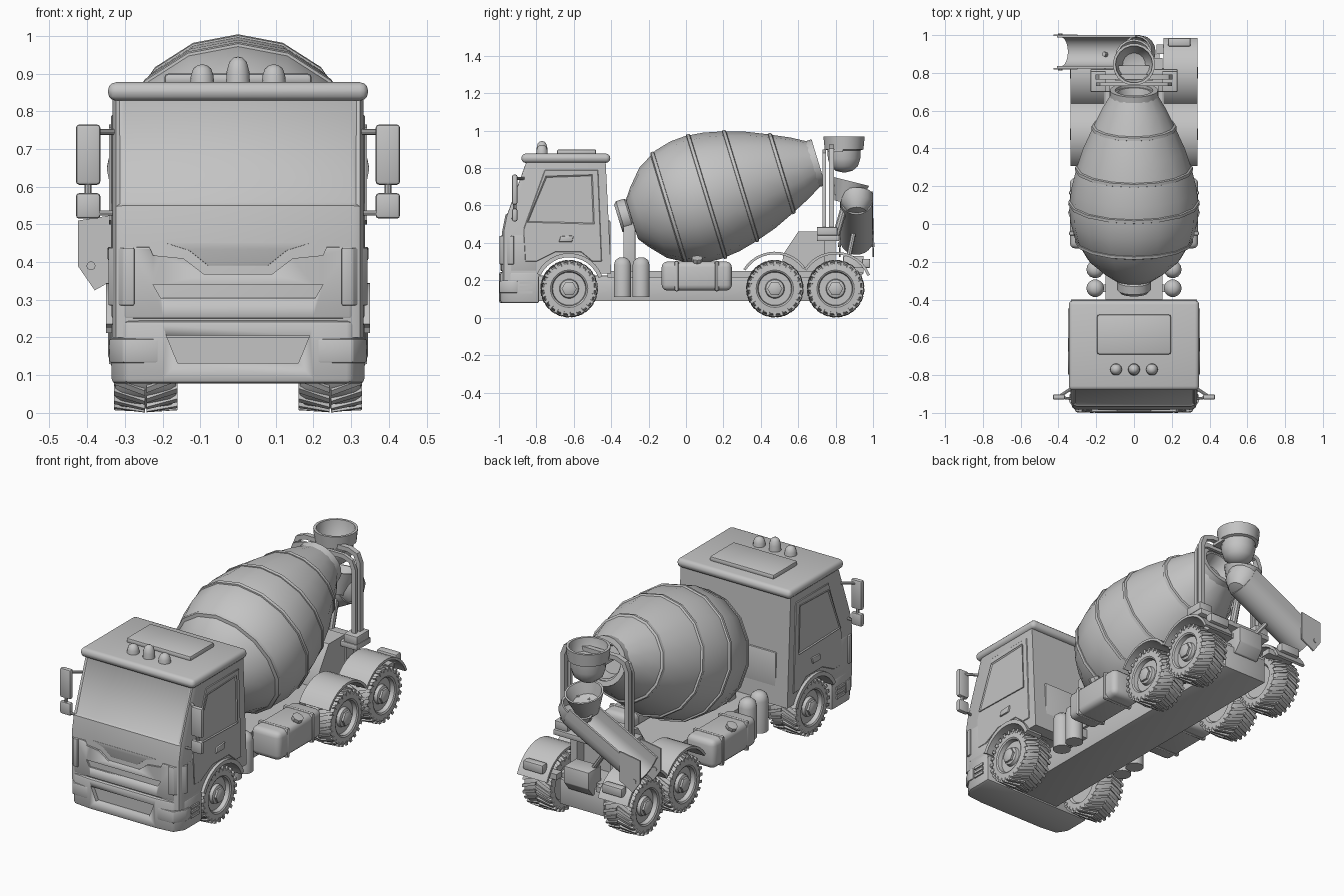
import bpy, bmesh, math
from mathutils import Vector, Matrix

if "Cube" in bpy.data.objects:
    bpy.data.objects.remove(bpy.data.objects["Cube"])

grey = bpy.data.materials.new("plain grey")
grey.diffuse_color = (0.55, 0.55, 0.55, 1)
grey.use_nodes = True
grey.node_tree.nodes["Principled BSDF"].inputs["Base Color"].default_value = grey.diffuse_color


def finish(bm, name, bevel=0, mirror=False, angle=35, seg=2):
    bmesh.ops.recalc_face_normals(bm, faces=bm.faces[:])
    if bevel:
        es = [e for e in bm.edges if len(e.link_faces) == 2 and e.calc_face_angle() > 0.6]
        bmesh.ops.bevel(bm, geom=es, offset=bevel, segments=seg, profile=0.5,
                        affect='EDGES', clamp_overlap=True)
    if mirror:
        d = bmesh.ops.duplicate(bm, geom=bm.verts[:] + bm.edges[:] + bm.faces[:])["geom"]
        for v in d:
            if isinstance(v, bmesh.types.BMVert):
                v.co.x *= -1
        bmesh.ops.reverse_faces(bm, faces=[f for f in d if isinstance(f, bmesh.types.BMFace)])
    me = bpy.data.meshes.new(name)
    bm.to_mesh(me)
    bm.free()
    me.materials.append(grey)
    me.shade_smooth()
    me.set_sharp_from_angle(angle=math.radians(angle))
    ob = bpy.data.objects.new(name, me)
    bpy.context.collection.objects.link(ob)
    return ob


def add_prism(bm, pts, axis, a, b):
    """Extrude a 2D outline along one axis: x takes (y,z), y takes (x,z), z takes (x,y)."""
    put = {'x': lambda p, h: (h, p[0], p[1]), 'y': lambda p, h: (p[0], h, p[1]),
           'z': lambda p, h: (p[0], p[1], h)}[axis]
    lo = [bm.verts.new(put(p, a)) for p in pts]
    hi = [bm.verts.new(put(p, b)) for p in pts]
    bm.faces.new(lo)
    bm.faces.new(hi[::-1])
    for i in range(len(pts)):
        j = (i + 1) % len(pts)
        bm.faces.new((lo[i], lo[j], hi[j], hi[i]))


def prism(name, pts, axis, a, b, **kw):
    bm = bmesh.new()
    add_prism(bm, pts, axis, a, b)
    return finish(bm, name, **kw)


def box(name, x, y, z, **kw):
    return prism(name, [(x[0], y[0]), (x[1], y[0]), (x[1], y[1]), (x[0], y[1])], 'z', *z, **kw)


def frame(origin, zdir):
    z = Vector(zdir).normalized()
    x = Vector((1, 0, 0)) if abs(z.x) < 0.9 else Vector((0, 1, 0))
    y = z.cross(x).normalized()
    m = Matrix((y.cross(z), y, z)).transposed().to_4x4()
    m.translation = origin
    return m


def add_lathe(bm, prof, m, n):
    """Spin (radius, height) points about the local z of matrix m."""
    rings = []
    for r, h in prof:
        if r == 0:
            rings.append([bm.verts.new(m @ Vector((0, 0, h)))] * n)
        else:
            rings.append([bm.verts.new(m @ Vector((r * math.cos(2 * math.pi * k / n),
                          r * math.sin(2 * math.pi * k / n), h))) for k in range(n)])
    for A, B in zip(rings, rings[1:]):
        for k in range(n):
            q = list(dict.fromkeys((A[k], A[(k + 1) % n], B[(k + 1) % n], B[k])))
            if len(q) > 2:
                bm.faces.new(q)


def lathe(name, prof, origin, zdir=(0, 0, 1), n=16, **kw):
    bm = bmesh.new()
    add_lathe(bm, prof, frame(Vector(origin), zdir), n)
    return finish(bm, name, **kw)


def rod(name, a, b, r, n=8, **kw):
    a, b = Vector(a), Vector(b)
    h = (b - a).length
    return lathe(name, [(0, 0), (r, 0), (r, h), (0, h)], a, b - a, n, **kw)


def cut(ob, outlines, a, b):
    """Carve front-facing outlines out of a part."""
    bm = bmesh.new()
    for o in outlines:
        add_prism(bm, o, 'y', a, b)
    c = finish(bm, "cutter")
    c.hide_render = True
    mod = ob.modifiers.new("cut", 'BOOLEAN')
    mod.object, mod.solver = c, 'EXACT'
    me = bpy.data.meshes.new_from_object(ob.evaluated_get(bpy.context.evaluated_depsgraph_get()))
    ob.modifiers.clear()
    ob.data = me
    bpy.data.objects.remove(c)


def arc(c, r, a0, a1, n=12):
    return [(c[0] + r * math.cos(math.radians(a0 + (a1 - a0) * i / n)),
             c[1] + r * math.sin(math.radians(a0 + (a1 - a0) * i / n))) for i in range(n + 1)]


def sym(half):
    return half + [(-x, z) for x, z in half[::-1]]


# Cab shell with wheel arch, rounded front corners and an inset windscreen
bm = bmesh.new()
add_prism(bm, [(-.43, .84), (-.86, .84), (-.965, .55), (-.983, .46), (-.983, .2), (-.80, .2)]
          + arc((-.625, .155), .175, 165, 28) + [(-.40, .237)], 'x', -.333, .333)
bmesh.ops.recalc_face_normals(bm, faces=bm.faces[:])
es = [e for e in bm.edges if all(v.co.y < -.84 and v.co.z > .19 for v in e.verts)
      and any(abs(f.normal.x) > .9 for f in e.link_faces) and any(f.normal.y < -.5 for f in e.link_faces)]
bmesh.ops.bevel(bm, geom=es, offset=.03, segments=2, profile=.5, affect='EDGES')
bm.normal_update()
glass = [f for f in bm.faces if f.normal.y < -.85 and f.calc_center_median().z > .6]
bmesh.ops.inset_region(bm, faces=glass, thickness=.012, depth=-.008)
finish(bm, "cab")
box("cab_back_panel", (-.26, .26), (-.425, -.405), (.30, .52), bevel=.006)

# Roof, hatch and beacons
box("roof", (-.345, .345), (-.88, -.405), (.828, .877), bevel=.022, seg=3)
box("roof_hatch", (-.195, .195), (-.69, -.48), (.87, .90), bevel=.01)
for x, h in ((-.095, .052), (0, .072), (.095, .052)):
    lathe("roof_beacon", [(.032, 0), (.03, h * .5), (.023, h * .85), (.012, h), (0, h + .003)],
          (x, -.77, .87), n=14)

# Doors with sunken windows, and handles
bm = bmesh.new()
add_prism(bm, [(-.87, .47), (-.755, .79), (-.47, .79), (-.45, .30), (-.50, .30), (-.56, .35),
               (-.70, .35), (-.80, .30), (-.86, .30)], 'x', .32, .337)
finish(bm, "door", mirror=True, bevel=.003, seg=1)
bm = bmesh.new()
add_prism(bm, [(-.85, .51), (-.75, .757), (-.50, .765), (-.49, .50)], 'x', .33, .342)
bmesh.ops.recalc_face_normals(bm, faces=bm.faces[:])
bmesh.ops.inset_region(bm, faces=[f for f in bm.faces if f.normal.x > .9], thickness=.014, depth=-.008)
finish(bm, "side_window", mirror=True)
prism("door_handle", [(-.68, .405), (-.67, .435), (-.60, .44), (-.61, .405)], 'x', .33, .346,
      mirror=True, bevel=.004)

# Grille band and bumper with carved openings
nose = [(.335, -.80), (.335, -.935), (.30, -.985), (.2, -.993)]
g = prism("grille", sym(nose), 'z', .25, .44, bevel=.006)
cut(g, [sym([(.24, .45), (.225, .418), (.145, .41), (.09, .368)]),
        sym([(.225, .34), (.205, .305)])], -1.1, -.972)
prism("grille_bar", sym([(.20, .452), (.13, .43), (.08, .39), (.0, .39)][:3]), 'y', -.985, -.95, bevel=.004)
b = prism("bumper", sym([(.335, -.785), (.335, -.935), (.30, -.99), (.2, -1.0)]), 'z', .078, .245, bevel=.012)
cut(b, [sym([(.19, .205), (.16, .132)])], -1.1, -.978)
corner = [(.275, -.97), (.275, -.998), (.305, -.993), (.344, -.94), (.344, -.92), (.32, -.92)]
prism("corner_panel", corner, 'z', .285, .438, mirror=True, bevel=.004)
prism("headlight", [(.21, -.97), (.21, -1.0), (.305, -.997), (.341, -.94), (.341, -.90), (.32, -.90)],
      'z', .132, .197, mirror=True, bevel=.006)
for z in (.13, .155, .18):
    box("bumper_vent", (.33, .342), (-.89, -.82), (z, z + .014), mirror=True)
prism("front_wheel_arch", arc((-.625, .155), .19, 20, 155) + arc((-.625, .155), .168, 155, 20),
      'x', .25, .35, mirror=True)

# Mirrors
box("mirror", (.365, .43), (-.93, -.902), (.605, .765), mirror=True, bevel=.009)
box("small_mirror", (.365, .43), (-.93, -.902), (.515, .583), mirror=True, bevel=.009)
rod("mirror_stem", (.398, -.916, .57), (.398, -.916, .62), .009, mirror=True)
rod("mirror_arm", (.30, -.85, .745), (.40, -.916, .745), .008, mirror=True)
rod("lower_mirror_arm", (.30, -.93, .53), (.40, -.916, .53), .007, mirror=True)

# Chassis
box("chassis", (-.135, .135), (-.92, .90), (.088, .225), bevel=.004)
box("chassis_deck", (-.15, .15), (-.42, .88), (.215, .25))
prism("tow_block", [(.84, .33), (.95, .33), (.95, .24), (.91, .19), (.84, .19)], 'x', -.075, .075, bevel=.004)

# Wheels: tyre, slanted tread lugs, rim and hex hub
for y in (-.625, .475, .80):
    bm = bmesh.new()
    m = frame(Vector((.245, y, .155)), (1, 0, 0))
    add_lathe(bm, [(0, -.07), (.09, -.07), (.10, -.082), (.135, -.08), (.143, -.065), (.143, .065),
                   (.135, .08), (.10, .083), (.092, .078), (.088, .055), (.052, .055), (.048, .072),
                   (.034, .078), (0, .078)], m, 28)
    n = 24
    for k in range(n):
        for s in (-1, 1):
            ang = 2 * math.pi * (k + (.25 if s > 0 else 0)) / n
            q = []
            for r in (.13, .154):
                for w, sw, t in ((.002, .09, -.0), (.002, .20, 0), (.084, -.02, -.006), (.084, -.13, -.006)):
                    a = ang + sw
                    rr = r + t
                    q.append(bm.verts.new(m @ Vector((rr * math.cos(a), rr * math.sin(a), s * w))))
            for f in ((0, 1, 2, 3), (4, 5, 6, 7), (0, 1, 5, 4), (1, 2, 6, 5), (2, 3, 7, 6), (3, 0, 4, 7)):
                bm.faces.new([q[i] for i in f])
    finish(bm, "wheel", mirror=True)
    lathe("wheel_hub", [(.04, .06), (.04, .088), (.028, .094), (0, .094)], (.245, y, .155), (1, 0, 0), 6, mirror=True)
    rod("axle", (-.2, y, .155), (.2, y, .155), .025, 10)

# Rear fenders and tail lamps
for y, a0 in ((.475, 35), (.80, 22)):
    c = (y, .155)
    prism("rear_fender", arc(c, .198, a0, 148) + arc(c, .184, 148, a0), 'x', .155, .335, mirror=True)
box("tail_lamp", (.18, .30), (.94, .985), (.265, .315), mirror=True, bevel=.008)
box("tail_lamp_bracket", (.12, .28), (.90, .95), (.24, .27), mirror=True)

# Side tanks with straps and filler, plus upright cylinders
box("fuel_tank", (.165, .34), (-.13, .245), (.145, .30), mirror=True, bevel=.03, seg=3)
for y in (-.05, .165):
    box("tank_strap", (.16, .345), (y - .012, y + .012), (.14, .305), mirror=True, bevel=.03)
lathe("tank_filler", [(.012, 0), (.03, .035), (.03, .05), (0, .052)], (.30, .06, .275), (.5, 0, 1), 8, mirror=True)
for y in (-.34, -.24):
    lathe("air_cylinder", [(0, 0), (.047, 0), (.047, .17), (.04, .195), (.022, .21), (0, .213)],
          (.205, y, .11), n=14, mirror=True)
    box("cylinder_bracket", (.12, .20), (y - .02, y + .02), (.15, .20), mirror=True)

# Mixing drum, tilted, with raised ribs
tilt = math.radians(17)
axis = Vector((0, math.cos(tilt), math.sin(tilt)))
base = Vector((0, -.31, .52))
lathe("drum", [(0, .02), (.11, .022), (.165, .062), (.252, .14), (.315, .25), (.338, .34), (.342, .42),
               (.332, .52), (.308, .62), (.27, .74), (.222, .85), (.17, .96), (.118, 1.05), (.09, 1.05),
               (.07, .98), (0, .98)], base, axis, 16, angle=50)
for t, r in ((.23, .306), (.44, .341), (.63, .305), (.86, .218)):
    k = -.4 * (t - .4)
    lathe("drum_rib", [(r - .01 - k * .014, t - .014), (r + .007 - k * .008, t - .008),
                       (r + .007 + k * .008, t + .008), (r - .01 + k * .014, t + .014)], base, axis, 16)
lathe("drum_mouth_ring", [(.10, 1.02), (.128, 1.02), (.128, 1.065), (.10, 1.065), (.10, 1.02)], base, axis, 20)
lathe("drum_motor", [(0, -.06), (.075, -.06), (.09, -.045), (.09, .0), (.06, .03), (0, .03)], base + Vector((0, .005, .03)), axis, 12)
box("drum_front_stand", (-.07, .07), (-.335, -.27), (.22, .53), bevel=.006)

# Rear stand, platform and hoop frame
prism("drum_rear_stand", [(.51, .24), (.52, .34), (.60, .46), (.74, .46), (.74, .24)], 'x', -.13, .13)
box("rear_platform", (-.23, .23), (.70, .82), (.41, .44), bevel=.004)
box("platform_step", (.15, .23), (.70, .81), (.44, .485), mirror=True, bevel=.005)
box("platform_leg", (.10, .14), (.74, .80), (.22, .42), mirror=True)
for y0, y1, z, r in ((.73, .748, .90, .2), (.764, .792, .925, .205)):
    leg = [(r, .42), (r, z - .07), (r - .02, z - .02), (r - .07, z)]
    inner = [(r - .024, .42), (r - .024, z - .075), (r - .04, z - .037), (r - .08, z - .024)]
    prism("hoop_frame", sym(leg) + sym(inner)[::-1], 'y', y0, y1)

# Loading hopper and lower funnel
lathe("hopper", [(0, .775), (.045, .785), (.075, .81), (.088, .85), (.09, .895), (.105, .90), (.112, .968),
                 (.098, .968), (.09, .91), (.06, .86), (0, .84)], (0, .845, 0), n=18)
box("hopper_bracket", (-.10, .10), (.76, .84), (.885, .90))
lathe("lower_funnel", [(0, -.09), (.06, -.09), (.08, -.03), (.1, .03), (.09, .03), (.065, -.03), (0, -.05)],
      (.0, .875, .70), (0, .25, 1), 16)
rod("funnel_post", (0, .80, .43), (0, .86, .64), .02, 10)

# Discharge chute: open trough running down to the left, with end plates
start, end = Vector((.03, .912, .63)), Vector((-.385, .912, .415))
d = (end - start).normalized()
up = Vector((0, 1, 0)).cross(d)
up = up if up.z > 0 else -up
bm = bmesh.new()
out = [(.088, .05)] + arc((0, 0), .088, 0, -180) + [(-.088, .05), (-.076, .05)] \
    + arc((0, 0), .076, -180, 0) + [(.076, .05)]
rings = [[bm.verts.new(p + Vector((0, a, 0)) + up * b) for a, b in out] for p in (start, end)]
for i in range(len(out)):
    j = (i + 1) % len(out)
    bm.faces.new((rings[0][i], rings[0][j], rings[1][j], rings[1][i]))
for r in rings:
    bm.faces.new(r)
finish(bm, "chute")
lathe("chute_elbow", [(0, -.08), (.05, -.07), (.085, -.02), (.088, .03), (.078, .03), (.06, -.02), (0, -.05)],
      start, up, 16)
for y in (.818, .996):
    prism("chute_end_plate", [(-.30, .53), (-.425, .51), (-.425, .39), (-.38, .325), (-.30, .37)], 'y', y, y + .008)
    rod("chute_bolt", (-.39, y - .005, .39), (-.39, y + .012, .39), .012, 10)
rod("chute_strut", (-.02, .86, .28), (-.16, .90, .47), .013, 8)
